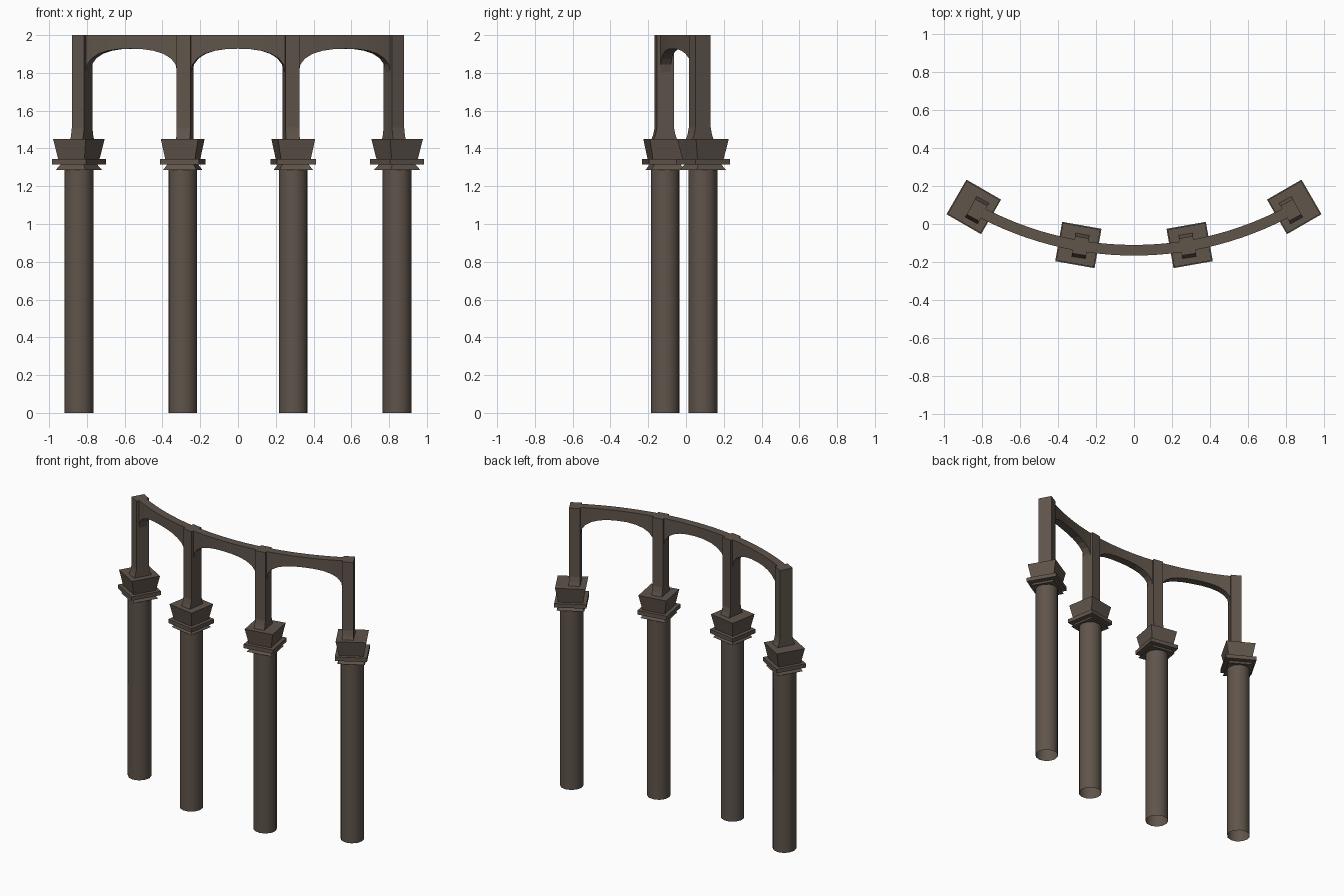
import bpy, bmesh, math
from mathutils import Matrix, Vector

if "Cube" in bpy.data.objects:
    bpy.data.objects.remove(bpy.data.objects["Cube"])

stone = bpy.data.materials.new("brown stone")
stone.diffuse_color = (0.115, 0.089, 0.070, 1)
stone.use_nodes = True
stone.node_tree.nodes["Principled BSDF"].inputs["Base Color"].default_value = stone.diffuse_color


def place(radius, cy, deg):
    """Frame on the plan arc, local -y pointing outward (front)."""
    t = math.radians(deg)
    return (Matrix.Translation((radius * math.sin(t), cy - radius * math.cos(t), 0))
            @ Matrix.Rotation(t, 4, 'Z'))


def finish(name, bm, matrix=None, smooth=False):
    bmesh.ops.recalc_face_normals(bm, faces=bm.faces[:])
    if matrix is not None:
        bm.transform(matrix)
    me = bpy.data.meshes.new(name)
    bm.to_mesh(me)
    bm.free()
    me.materials.append(stone)
    ob = bpy.data.objects.new(name, me)
    bpy.context.collection.objects.link(ob)
    if smooth:
        for p in me.polygons:
            p.use_smooth = True
    return ob


def stack(bm, levels):
    """Closed stack of rectangles: (z, half width, half depth)."""
    rings = [[bm.verts.new((sx * w, sy * d, z))
              for sx, sy in ((-1, -1), (1, -1), (1, 1), (-1, 1))]
             for z, w, d in levels]
    bridge(bm, rings)


def bridge(bm, rings):
    n = len(rings[0])
    for a, b in zip(rings, rings[1:]):
        for i in range(n):
            bm.faces.new((a[i], a[(i + 1) % n], b[(i + 1) % n], b[i]))
    bm.faces.new(rings[0])
    bm.faces.new(rings[-1])


# columns with capitals on a 20 degree spacing
for i, deg in enumerate((-30, -10, 10, 30)):
    frame = place(1.685, 1.549, deg)
    bm = bmesh.new()
    bmesh.ops.create_cone(bm, segments=12, cap_ends=False, radius1=0.077,
                          radius2=0.077, depth=1.30,
                          matrix=Matrix.Translation((0, 0, 0.65)))
    finish(f"column_shaft_{i}", bm, frame, smooth=True)

    bm = bmesh.new()
    stack(bm, [(1.286, .090, .090), (1.316, .070, .070)])   # flared collar
    stack(bm, [(1.315, .105, .105), (1.343, .105, .105)])   # square slab
    stack(bm, [(1.343, .080, .080), (1.45, .100, .100)])    # splayed block
    finish(f"capital_{i}", bm, frame)

# slim piers with a flared foot
R, CY = 1.72, 1.582
PIERS = (-28.67, -9.4, 9.4, 28.67)
HALF = 0.037
for i, deg in enumerate(PIERS):
    bm = bmesh.new()
    stack(bm, [(1.45, HALF, .062), (1.475, HALF, .053),
               (1.51, HALF, .046), (2.0, HALF, .046)])
    finish(f"pier_{i}", bm, place(R, CY, deg))

# curved arch spans between the piers
THICK, SPRING, CROWN, N = 0.028, 1.80, 1.928, 12
inset = math.degrees(HALF / R)
for i, (a, b) in enumerate(zip(PIERS, PIERS[1:])):
    a, b = a + inset * 0.98, b - inset * 0.98
    bm = bmesh.new()
    rings = []
    for k in range(N + 1):
        u = -math.cos(math.pi * k / N)
        deg = (a + b) / 2 + u * (b - a) / 2
        z = SPRING + (CROWN - SPRING) * max(0, 1 - abs(u) ** 2.4) ** (1 / 2.4)
        m = place(R, CY, deg)
        rings.append([bm.verts.new(m @ Vector(p)) for p in
                      ((0, -THICK, z), (0, THICK, z), (0, THICK, 2), (0, -THICK, 2))])
    bridge(bm, rings)
    finish(f"arch_span_{i}", bm)
